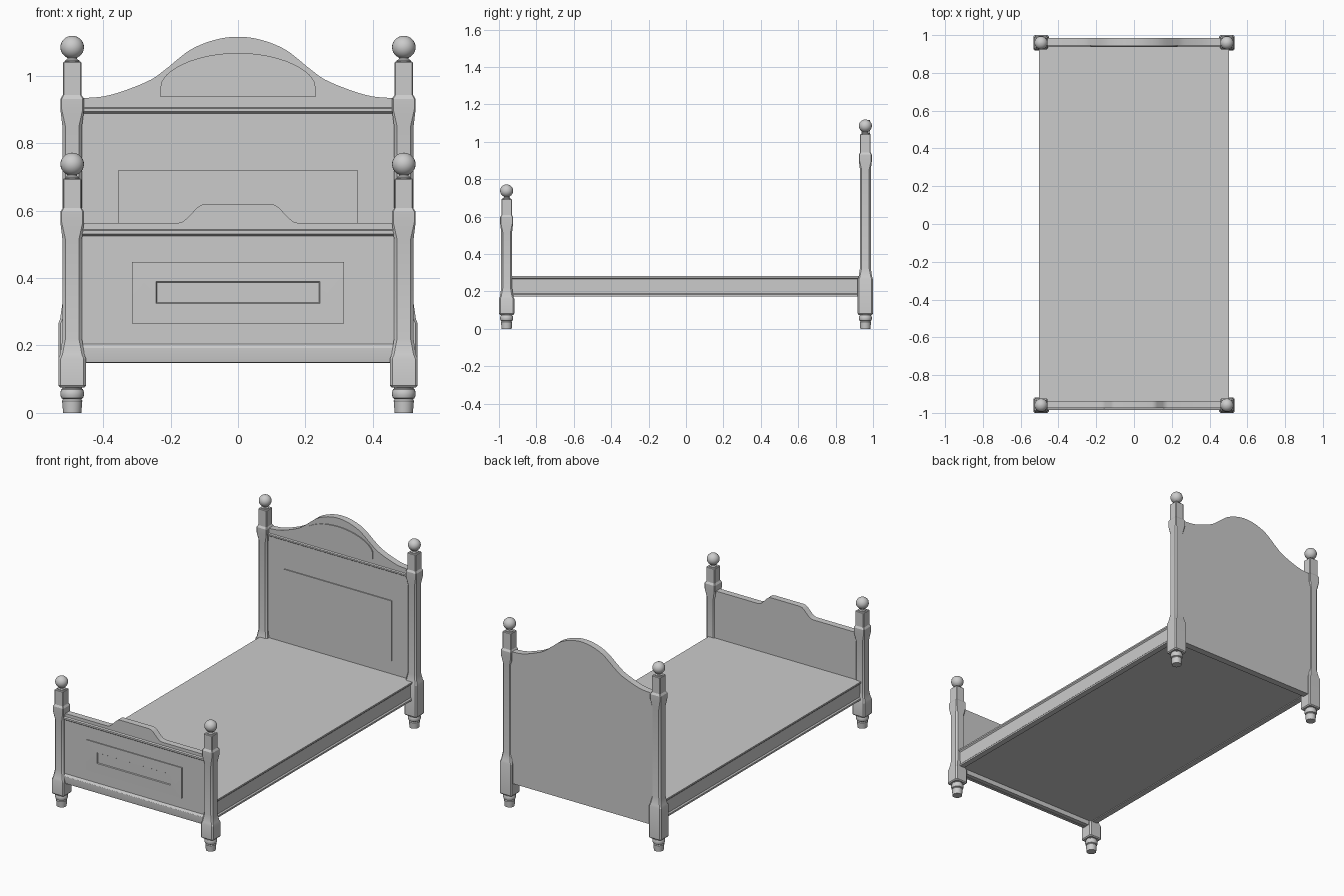
import bpy, bmesh, math
from mathutils import Vector

if "Cube" in bpy.data.objects:
    bpy.data.objects.remove(bpy.data.objects["Cube"])

PX, PY = 0.492, 0.959      # post centre offsets


def finish(name, bm, angle=30):
    bmesh.ops.recalc_face_normals(bm, faces=bm.faces)
    me = bpy.data.meshes.new(name)
    bm.to_mesh(me)
    bm.free()
    ob = bpy.data.objects.new(name, me)
    bpy.context.collection.objects.link(ob)
    bpy.ops.object.select_all(action='DESELECT')
    ob.select_set(True)
    bpy.context.view_layer.objects.active = ob
    bpy.ops.object.shade_smooth_by_angle(angle=math.radians(angle))
    return ob


def loft(name, rings):
    bm = bmesh.new()
    loops = [[bm.verts.new(p) for p in r] for r in rings]
    n = len(loops[0])
    for a, b in zip(loops, loops[1:]):
        for i in range(n):
            j = (i + 1) % n
            bm.faces.new((a[i], a[j], b[j], b[i]))
    bm.faces.new(loops[0])
    bm.faces.new(loops[-1])
    return finish(name, bm)


def lathe(name, x, y, prof, n=24):
    return loft(name, [[(x + r * math.cos(2 * math.pi * i / n), y + r * math.sin(2 * math.pi * i / n), z)
                        for i in range(n)] for r, z in prof])


def square_post(name, x, y, prof):
    # square section with chamfered corners: (half width, chamfer, z)
    rings = []
    for h, c, z in prof:
        k = h - c
        rings.append([(x + a, y + b, z) for a, b in
                      ((h, -k), (h, k), (k, h), (-k, h), (-h, k), (-h, -k), (-k, -h), (k, -h))])
    return loft(name, rings)


def slab(name, pts, y0, y1):
    # outline in x,z extruded from y0 to y1
    return loft(name, [[(x, y, z) for x, z in pts] for y in (y0, y1)])


def bar(name, prof, w):
    # moulding: y,z section extruded along x
    return loft(name, [[(x, y, z) for y, z in prof] for x in (-w, w)])


def rect(w, z0, z1):
    return [(-w, z0), (w, z0), (w, z1), (-w, z1)]


def mirror(half):
    # right half of an outline, running from the centre outwards
    return half + [(-x, z) for x, z in reversed(half) if x > 0]


def spline(pts, steps=5):
    p = [Vector(q) for q in pts]
    p = [Vector((-p[1].x, p[1].y))] + p + [2 * p[-1] - p[-2]]
    out = []
    for a, b, c, d in zip(p, p[1:], p[2:], p[3:]):
        for i in range(steps):
            t = i / steps
            out.append(tuple(0.5 * (2 * b + (c - a) * t + (2 * a - 5 * b + 4 * c - d) * t * t
                                    + (3 * b - a - 3 * c + d) * t ** 3)))
    return out + [tuple(pts[-1])]


# Posts with turned feet and ball finials
for end, sy, block, collar in (("foot", -1, 0.165, 0.565), ("head", 1, 0.27, 0.90)):
    for side, sx in (("left", -1), ("right", 1)):
        x, y, tag = sx * PX, sy * PY, f"{end}_{side}"
        top = collar + (0.13 if end == "foot" else 0.142)
        square_post(tag + "_post", x, y, [
            (0.036, 0.007, 0.075), (0.041, 0.007, 0.081), (0.041, 0.007, block - 0.004),
            (0.036, 0.007, block + 0.008), (0.029, 0.009, block + 0.055),
            (0.029, 0.009, collar - 0.05), (0.035, 0.004, collar),
            (0.035, 0.004, collar + 0.032), (0.028, 0.003, collar + 0.043),
            (0.028, 0.003, top - 0.003), (0.025, 0.003, top)])
        lathe(tag + "_turned_foot", x, y, [
            (0.027, 0), (0.030, 0.036), (0.027, 0.041), (0.032, 0.044), (0.035, 0.052),
            (0.035, 0.062), (0.032, 0.070), (0.029, 0.072), (0.029, 0.080)])
        ball = [(0.035 * math.sin(a), top + 0.043 - 0.034 * math.cos(a))
                for a in [math.radians(25 + 12.8 * i) for i in range(13)]]
        lathe(tag + "_finial", x, y, [(0.021, top - 0.002), (0.021, top + 0.004), (0.014, top + 0.008)] + ball)

# Headboard with curved crest
crest = spline([(0, 1.116), (0.068, 1.107), (0.142, 1.077), (0.217, 1.018), (0.27, 0.983),
                (0.38, 0.943), (0.47, 0.933)])
slab("headboard", mirror(crest + [(0.47, 0.15)]), 0.945, 0.985)
bar("headboard_moulding", [(0.95, 0.885), (0.942, 0.89), (0.936, 0.894), (0.936, 0.903), (0.95, 0.908)], 0.465)
slab("headboard_panel", rect(0.355, 0.36, 0.72), 0.95, 0.939)
arch = [(0.23 * math.sin(a), 0.97 + 0.098 * math.cos(a) ** 1.15)
        for a in [math.radians(i * 7.5) for i in range(12)]]
slab("headboard_arch_panel", mirror(arch + [(0.23, 0.965), (0.23, 0.937)]), 0.95, 0.939)

# Footboard with raised centre
foot_top = [(0, 0.62), (0.095, 0.62), (0.11, 0.617), (0.122, 0.608), (0.152, 0.577),
            (0.165, 0.567), (0.18, 0.563), (0.47, 0.563)]
slab("footboard", mirror(foot_top + [(0.47, 0.15)]), -0.974, -0.936)
bar("footboard_moulding", [(-0.97, 0.523), (-0.979, 0.527), (-0.984, 0.531), (-0.984, 0.541), (-0.97, 0.546)], 0.465)
bar("footboard_plinth", [(-0.96, 0.148), (-0.982, 0.15), (-0.984, 0.16), (-0.984, 0.192),
                         (-0.98, 0.198), (-0.972, 0.207), (-0.96, 0.207)], 0.465)

# Footboard panel: raised border around a shallow sunken centre
loft("footboard_panel", [[(x, y, z) for x, z in rect(w, z0, z1)] for w, z0, z1, y in (
    (0.315, 0.265, 0.447, -0.965), (0.315, 0.265, 0.447, -0.980),
    (0.243, 0.325, 0.39, -0.981), (0.240, 0.328, 0.387, -0.976))])

# Bed base between the two boards
slab("bed_base", rect(0.485, 0.178, 0.282), -0.94, 0.95)

# Side rails with a lip along the top and bottom
rail = [(0.47, 0.173), (0.503, 0.173), (0.503, 0.183), (0.496, 0.190),
        (0.496, 0.266), (0.503, 0.273), (0.503, 0.282), (0.47, 0.282)]
for side, s in (("left", -1), ("right", 1)):
    slab(side + "_side_rail", [(s * x, z) for x, z in rail], -0.94, 0.94)
